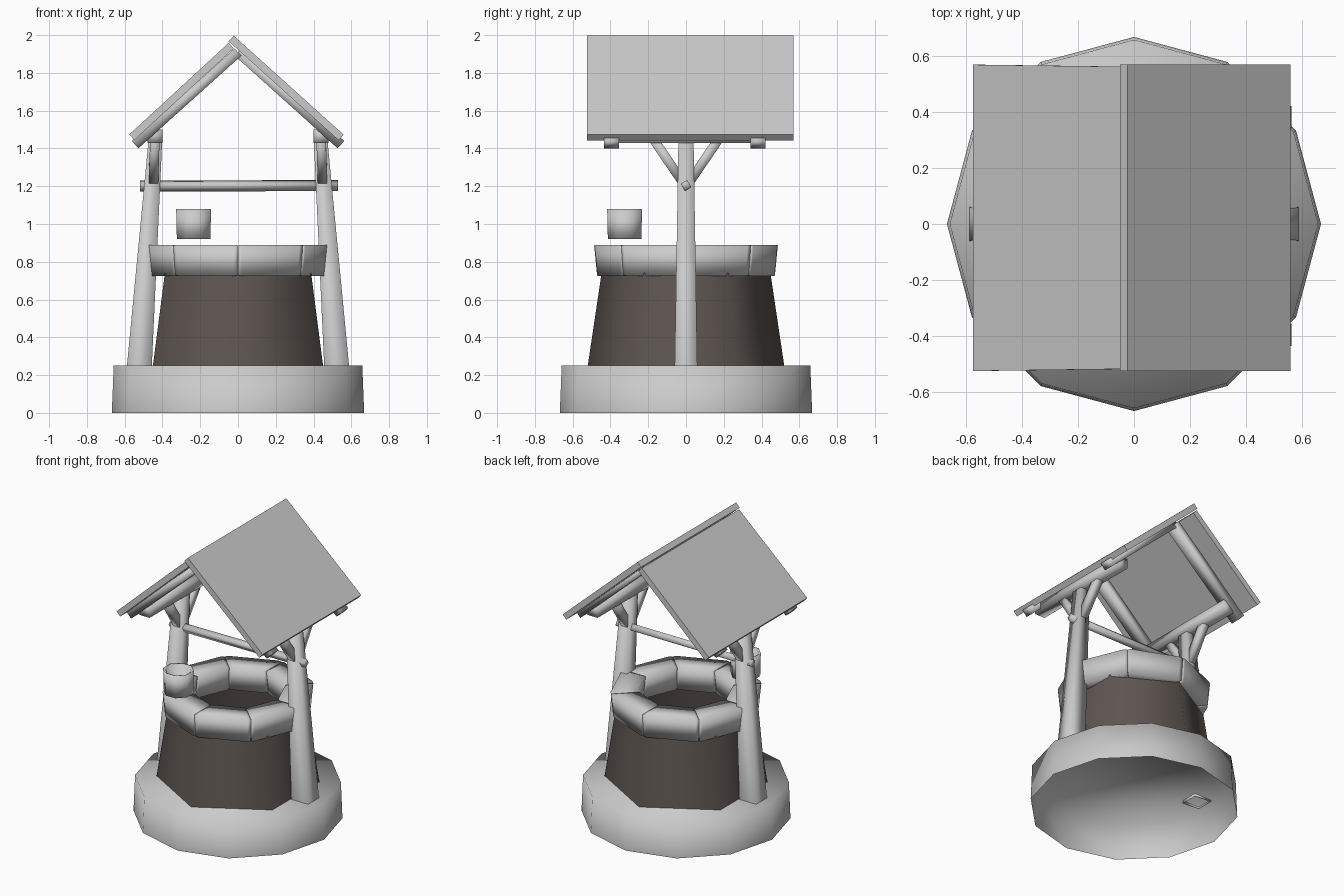
import bpy, bmesh, math
from mathutils import Vector

if "Cube" in bpy.data.objects:
    bpy.data.objects.remove(bpy.data.objects["Cube"])


def material(name, rgb):
    m = bpy.data.materials.new(name)
    m.diffuse_color = (*rgb, 1)
    m.use_nodes = True
    m.node_tree.nodes["Principled BSDF"].inputs["Base Color"].default_value = m.diffuse_color
    return m


GREY = material("pale grey", (0.6, 0.6, 0.6))
BROWN = material("dark brown", (0.11, 0.09, 0.08))


def loft(name, rings, mat=GREY, cap_start=True, cap_end=True, smooth=True):
    """Skin a list of closed rings of points into one mesh object."""
    bm = bmesh.new()
    vs = [[bm.verts.new(p) for p in r] for r in rings]
    n = len(rings[0])
    for a, b in zip(vs, vs[1:]):
        for i in range(n):
            j = (i + 1) % n
            bm.faces.new((a[i], a[j], b[j], b[i]))
    if cap_start:
        bm.faces.new(vs[0][::-1])
    if cap_end:
        bm.faces.new(vs[-1])
    bmesh.ops.recalc_face_normals(bm, faces=bm.faces)
    for f in bm.faces:
        f.smooth = smooth
    me = bpy.data.meshes.new(name)
    bm.to_mesh(me)
    bm.free()
    me.materials.append(mat)
    ob = bpy.data.objects.new(name, me)
    bpy.context.collection.objects.link(ob)
    return ob


def ring(n, r, z, start=0, cx=0, cy=0):
    return [(cx + r * math.cos(start + math.tau * i / n),
             cy + r * math.sin(start + math.tau * i / n), z) for i in range(n)]


def bar(name, p, q, side, a0, b0, a1=None, b1=None, smooth=True, cap_start=True):
    """Four-sided bar from p to q; a = half size along side, b = the other half size."""
    p, q, side = Vector(p), Vector(q), Vector(side)
    d = (q - p).normalized()
    u = (side - d * side.dot(d)).normalized()
    v = d.cross(u)
    a1, b1 = a1 or a0, b1 or b0
    rings = [[c + u * a * s + v * b * t for s, t in ((-1, -1), (1, -1), (1, 1), (-1, 1))]
             for c, a, b in ((p, a0, b0), (q, a1, b1))]
    return loft(name, rings, smooth=smooth, cap_start=cap_start)


# Twelve-sided stone base, hollow and open underneath
loft("base", [ring(12, 0.668, 0), ring(12, 0.658, 0.25)], cap_start=False)

# Six-sided open well wall
loft("well_wall", [ring(6, 0.52, 0.25, math.pi / 2), ring(6, 0.447, 0.74, math.pi / 2)],
     BROWN, False, False)

# Eight rim stones, each with slightly pinched ends
SECTION = ((0.476, 0.725), (0.492, 0.89), (0.31, 0.89), (0.33, 0.725))
for k in range(8):
    a, b = (math.tau * i / 8 for i in (k, k + 1))
    rings = []
    for t, s in ((0.003, 0.94), (0.06, 1), (0.94, 1), (0.997, 0.94)):
        pts = []
        for r, z in SECTION:
            r, z = 0.4 + (r - 0.4) * s, 0.81 + (z - 0.81) * s
            pa = Vector((r * math.cos(a), r * math.sin(a), z))
            pb = Vector((r * math.cos(b), r * math.sin(b), z))
            pts.append(pa.lerp(pb, t))
        rings.append(pts)
    loft(f"rim_stone_{k + 1}", rings)

# Posts, braces and side beams on both sides
for s, label in ((-1, "left"), (1, "right")):
    bar(f"{label}_post", (s * 0.523, 0, 0.235), (s * 0.437, 0, 1.45), (1, 0, 0),
        0.066, 0.06, 0.036, 0.04, cap_start=False)
    bar(f"{label}_side_beam", (s * 0.44, -0.41, 1.465), (s * 0.44, 0.41, 1.465),
        (1, 0, 0), 0.04, 0.035)
    for t, end in ((-1, "front"), (1, "back")):
        bar(f"{label}_{end}_brace", (s * 0.448, t * 0.01, 1.21),
            (s * 0.44, t * 0.18, 1.46), (1, 0, 0), 0.025, 0.025)
        # Rafters under the roof panels
        bar(f"{label}_{end}_rafter", (s * 0.545, t * 0.388 - 0.007, 1.42),
            (0, t * 0.388 - 0.007, 1.91), (0, 1, 0), 0.04, 0.026)

# Crossbar, turned on its long axis
bar("crossbar", (-0.52, 0, 1.2), (0.53, 0, 1.204), (0, 1, 0.6), 0.02, 0.022)

# Roof panels, the right one overlapping at the ridge
bar("right_roof_panel", (0.546, 0.022, 1.458), (-0.036, 0.022, 1.982), (0, 1, 0),
    0.547, 0.02, smooth=False)
bar("left_roof_panel", (-0.562, 0.022, 1.459), (-0.036, 0.022, 1.944), (0, 1, 0),
    0.547, 0.02, 0.54, 0.02, smooth=False)

# Open bucket
c = dict(cx=-0.235, cy=-0.325, start=math.pi / 8)
loft("bucket", [ring(8, 0.096, 0.92, **c), ring(8, 0.1, 1.08, **c),
                ring(8, 0.085, 1.075, **c), ring(8, 0.078, 0.95, **c)])
